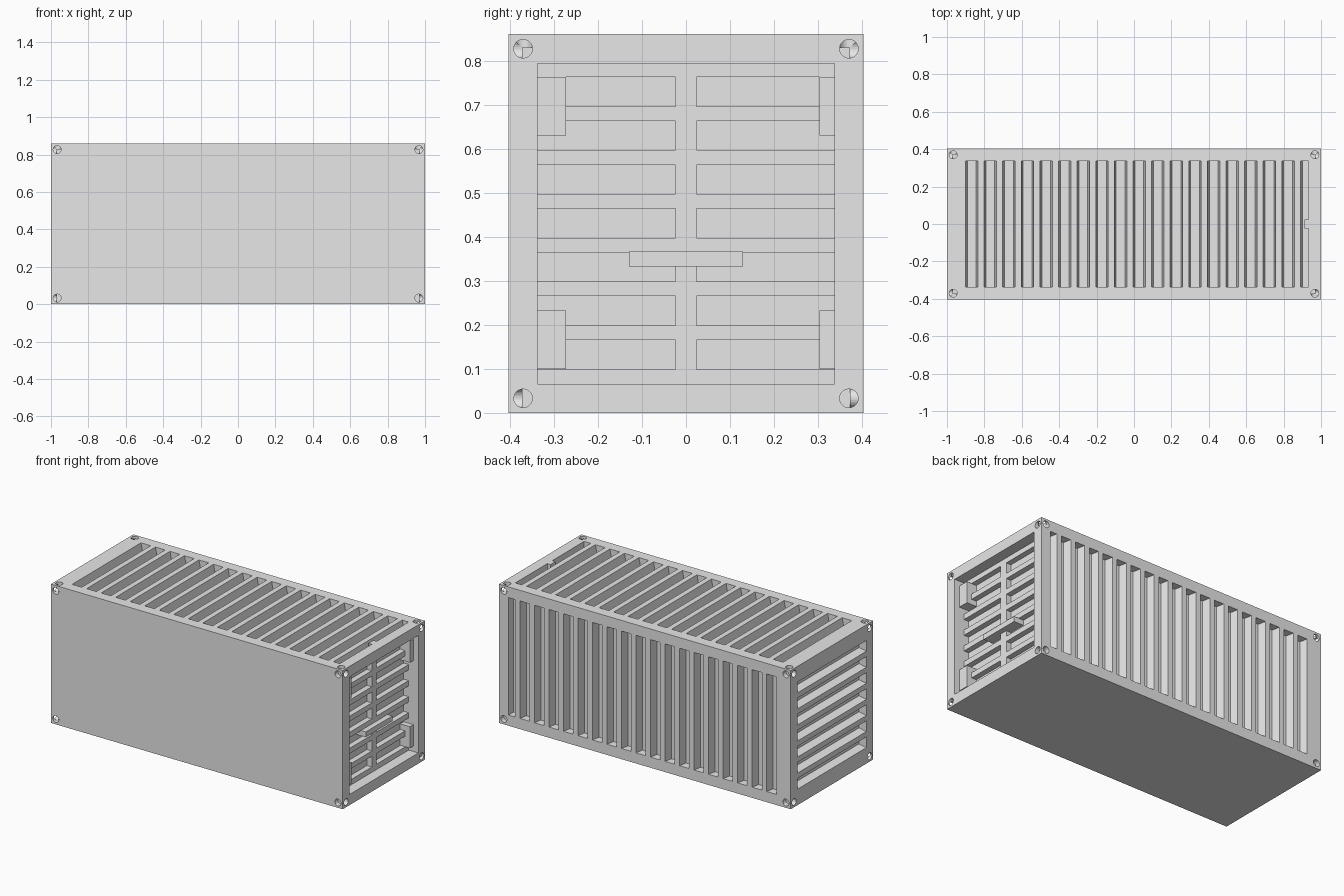
import bpy, bmesh, math
from mathutils import Matrix, Vector

if "Cube" in bpy.data.objects:
    bpy.data.objects.remove(bpy.data.objects["Cube"])

L, W, H = 1.0, 0.403, 0.86      # half length, half width, height
RIM = 0.066                     # frame beam width
DEPTH = 0.05                    # corrugation depth
PITCH = 0.0995
CREST = 0.033
DOOR = 0.9                      # x of the door panel

grey = bpy.data.materials.new("plain grey")
grey.use_nodes = True
colour = (0.8, 0.8, 0.8, 1)
grey.diffuse_color = colour
grey.node_tree.nodes["Principled BSDF"].inputs["Base Color"].default_value = colour


def finish(bm, name):
    bmesh.ops.recalc_face_normals(bm, faces=bm.faces)
    mesh = bpy.data.meshes.new(name)
    bm.to_mesh(mesh)
    bm.free()
    mesh.materials.append(grey)
    ob = bpy.data.objects.new(name, mesh)
    bpy.context.collection.objects.link(ob)
    return ob


def add_box(bm, lo, hi):
    lo, hi = Vector(lo), Vector(hi)
    m = Matrix.Translation((lo + hi) / 2) @ Matrix.Diagonal((*(hi - lo), 1))
    bmesh.ops.create_cube(bm, size=1, matrix=m)


def box(name, lo, hi):
    bm = bmesh.new()
    add_box(bm, lo, hi)
    return finish(bm, name)


def groove(bm, a, b, lo, hi, place, taper_end=True):
    """Tapered groove from a to b along u, lo to hi along v, cut to DEPTH."""
    s, out = 0.01, 0.02
    profile = [(a, out), (a, 0), (a + s, -DEPTH),
               (b - (s if taper_end else 0), -DEPTH), (b, 0), (b, out)]
    ends = [[bm.verts.new(place(u, v, d)) for u, d in profile] for v in (lo, hi)]
    n = len(profile)
    for i in range(n):
        j = (i + 1) % n
        bm.faces.new((ends[0][i], ends[0][j], ends[1][j], ends[1][i]))
    bm.faces.new(ends[0])
    bm.faces.new(ends[1][::-1])


cut = bmesh.new()

# Roof and back wall grooves, the last one stopped by the door beam
for k in range(19):
    a = -L + RIM + CREST + k * PITCH
    b = min(a + PITCH - CREST, L - RIM)
    full = k < 18
    groove(cut, a, b, -W + RIM, W - RIM, lambda u, v, d: (u, v, H + d), full)
    groove(cut, a, b, RIM, H - RIM, lambda u, v, d: (u, W + d, v), full)

# End wall grooves
for k in range(7):
    a = RIM + CREST + k * PITCH
    groove(cut, a, a + PITCH - CREST, -W + RIM, W - RIM,
           lambda u, v, d: (-L - d, v, u))

# Door recess
add_box(cut, (DOOR, -W + RIM, RIM), (L + 0.1, W - RIM, H - RIM))
cutters = [finish(cut, "groove_cutter")]

# Round sockets in the corner fittings
sockets = [bmesh.new() for _ in range(3)]
IN, R, DEEP = 0.033, 0.021, 0.03


def socket(axis, centre):
    rot = (Matrix.Rotation(math.pi / 2, 4, "Y"), Matrix.Rotation(math.pi / 2, 4, "X"),
           Matrix.Identity(4))[axis]
    bmesh.ops.create_cone(sockets[axis], cap_ends=True, segments=32, radius1=R, radius2=R,
                          depth=2 * DEEP, matrix=Matrix.Translation(centre) @ rot)


for sx in (-1, 1):
    for sy in (-1, 1):
        x, y = sx * (L - IN), sy * (W - IN)
        socket(2, (x, y, H))
        for z in (IN, H - IN):
            socket(0, (sx * L, y, z))
            socket(1, (x, sy * W, z))
cutters += [finish(bm, "socket_cutter") for bm in sockets]

# Container body
body = box("container_body", (-L, -W, 0), (L, W, H))
bpy.context.view_layer.objects.active = body
for c in cutters:
    c.hide_render = True
    mod = body.modifiers.new("cut", "BOOLEAN")
    mod.operation, mod.solver, mod.object = "DIFFERENCE", "EXACT", c
    bpy.ops.object.modifier_apply(modifier=mod.name)
    bpy.data.objects.remove(c)

# Door ribs, one row on each leaf
FRONT = L - RIM
for k in range(8):
    z = RIM + k * PITCH
    for side, lo, hi in (("right", -W + RIM, -0.024), ("left", 0.024, W - RIM)):
        box(f"door_rib_{side}", (DOOR, lo, z), (FRONT, hi, z + CREST))

# Centre post, reaching up through the last roof groove
box("door_post", (DOOR, -0.024, RIM), (FRONT, 0.024, H - RIM))
box("post_top", (DOOR + 0.011, -0.024, H - RIM), (FRONT, 0.024, H))

# Handle and hinges
box("door_handle", (DOOR, -0.13, 0.333), (0.967, 0.13, 0.366))
for z in (0.1, 0.63):
    box("hinge_right", (DOOR, -W + RIM, z), (0.967, -0.272, z + 0.133))
    box("hinge_left", (DOOR, 0.303, z), (0.967, W - RIM, z + 0.133))
